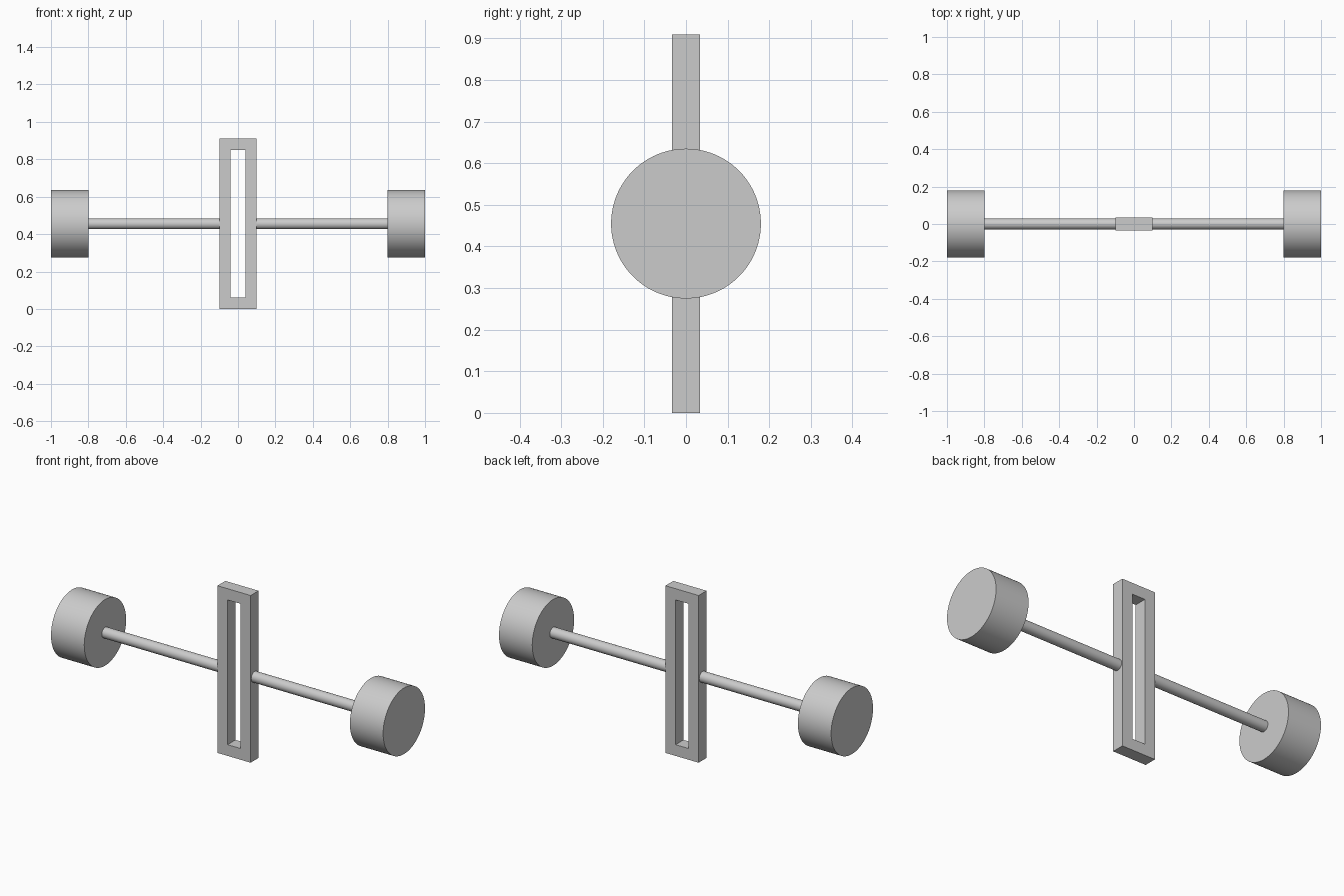
import bpy
import bmesh
from math import pi
from mathutils import Matrix

cube = bpy.data.objects.get("Cube")
if cube:
    bpy.data.objects.remove(cube, do_unlink=True)

GREY = (0.6, 0.6, 0.6, 1)
HEIGHT = 0.91
AXIS_Z = HEIGHT / 2

grey = bpy.data.materials.new("plain grey")
grey.use_nodes = True
grey.diffuse_color = GREY
grey.node_tree.nodes["Principled BSDF"].inputs["Base Color"].default_value = GREY


def add_object(name, bm):
    bmesh.ops.recalc_face_normals(bm, faces=bm.faces)
    mesh = bpy.data.meshes.new(name)
    bm.to_mesh(mesh)
    bm.free()
    mesh.materials.append(grey)
    obj = bpy.data.objects.new(name, mesh)
    bpy.context.collection.objects.link(obj)
    return obj


def x_cylinder(name, x0, x1, radius, segments):
    """Capped cylinder lying along x, with smooth sides and sharp rims."""
    bm = bmesh.new()
    place = Matrix.Translation(((x0 + x1) / 2, 0, AXIS_Z)) @ Matrix.Rotation(pi / 2, 4, "Y")
    bmesh.ops.create_cone(bm, cap_ends=True, segments=segments, radius1=radius,
                          radius2=radius, depth=abs(x1 - x0), matrix=place)
    for face in bm.faces:
        face.smooth = len(face.verts) == 4
    for edge in bm.edges:
        edge.smooth = all(f.smooth for f in edge.link_faces)
    return add_object(name, bm)


def slotted_frame(name, half_width, half_depth, border):
    """Upright rectangular ring, extruded front to back."""
    bm = bmesh.new()

    def loop(inset):
        w = half_width - inset
        return [bm.verts.new((x, -half_depth, z)) for x, z in
                ((-w, inset), (w, inset), (w, HEIGHT - inset), (-w, HEIGHT - inset))]

    outer, inner = loop(0), loop(border)
    faces = []
    for i in range(4):
        j = (i + 1) % 4
        faces.append(bm.faces.new((outer[i], outer[j], inner[j], inner[i])))
    result = bmesh.ops.extrude_face_region(bm, geom=faces, use_keep_orig=True)
    moved = [v for v in result["geom"] if isinstance(v, bmesh.types.BMVert)]
    bmesh.ops.translate(bm, verts=moved, vec=(0, half_depth * 2, 0))
    return add_object(name, bm)


# Central slotted frame
slotted_frame("slotted_frame", 0.1, 0.034, 0.061)

# Rod and end weight on each side
for side, sign in (("left", 1), ("right", -1)):
    x_cylinder(side + "_rod", sign * 0.1, sign * 0.8, 0.029, 48)
    x_cylinder(side + "_weight", sign * 0.8, sign * 1.0, 0.18, 96)
